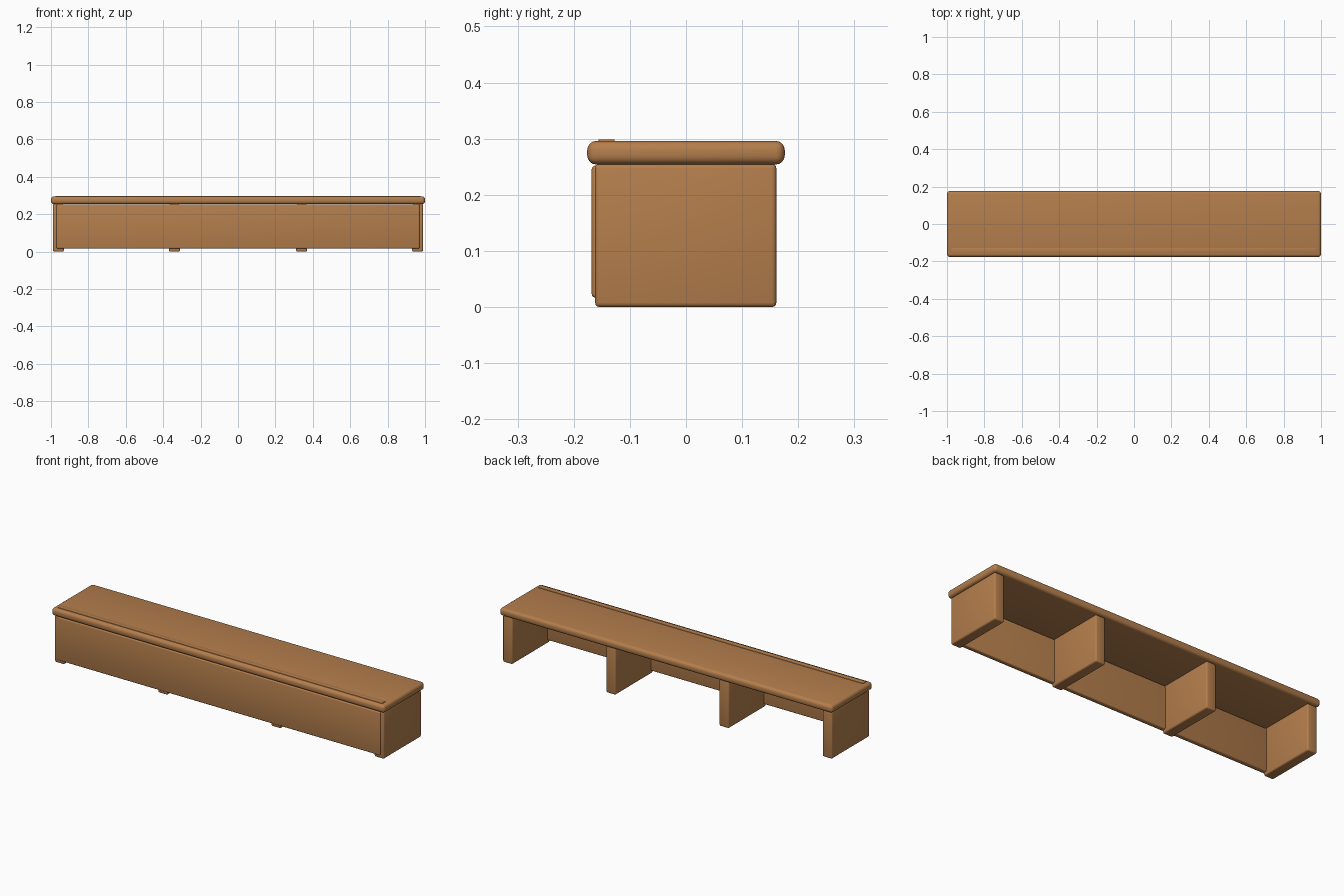
import bpy
import math

cube = bpy.data.objects.get("Cube")
if cube:
    bpy.data.objects.remove(cube, do_unlink=True)

# Warm wood colour
wood = bpy.data.materials.new("warm_wood")
wood.use_nodes = True
colour = (0.46, 0.21, 0.073, 1)
wood.diffuse_color = colour
shader = wood.node_tree.nodes["Principled BSDF"]
shader.inputs["Base Color"].default_value = colour
shader.inputs["Roughness"].default_value = 0.7


def board(name, x, y, z, radius, segments=3):
    """Rounded box spanning the given (min, max) ranges."""
    spans = (x, y, z)
    bpy.ops.mesh.primitive_cube_add(size=1, location=[(a + b) / 2 for a, b in spans])
    ob = bpy.context.object
    ob.name = name
    ob.scale = [b - a for a, b in spans]
    bpy.ops.object.transform_apply(location=False, rotation=False, scale=True)
    bevel = ob.modifiers.new("rounded_edges", "BEVEL")
    bevel.width = radius
    bevel.segments = segments
    bpy.ops.object.modifier_apply(modifier=bevel.name)
    bpy.ops.object.shade_smooth_by_angle(angle=math.radians(40))
    ob.data.materials.append(wood)
    return ob


# Seat slab with rounded rim
board("seat_top", (-1, 1), (-0.176, 0.176), (0.254, 0.296), 0.016, 4)

# Thin raised strip along the front of the seat
board("seat_strip", (-0.975, 0.975), (-0.156, -0.127), (0.288, 0.299), 0.002, 2)

# Front panel, just proud of the supports
board("front_panel", (-0.97, 0.97), (-0.168, -0.142), (0.017, 0.252), 0.006)

# Four upright supports
for name, x in (("right_end", -0.96), ("right_inner", -0.34),
                ("left_inner", 0.34), ("left_end", 0.96)):
    board(name + "_support", (x - 0.029, x + 0.029), (-0.162, 0.161), (0, 0.255), 0.008)
